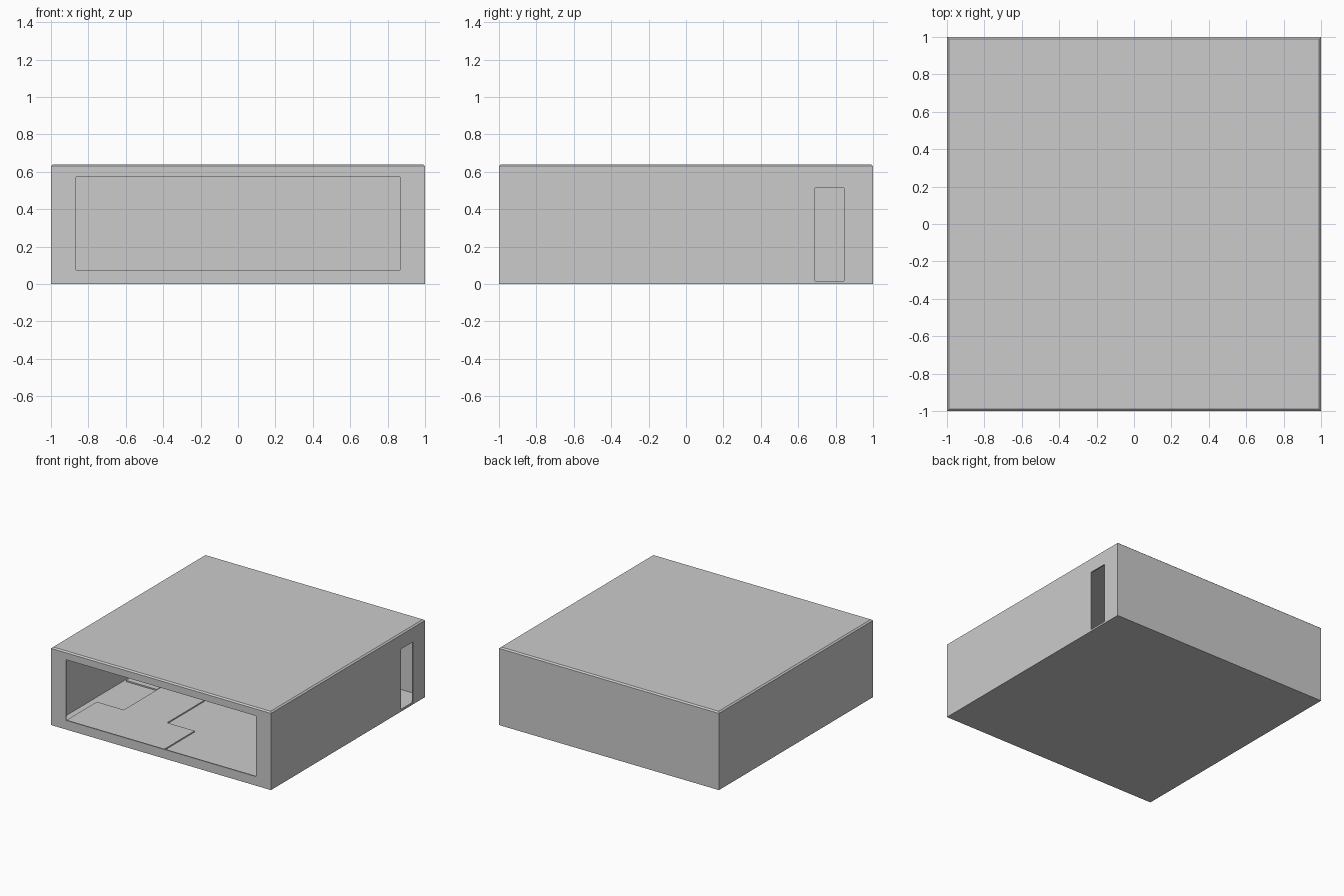
import bpy, bmesh
from mathutils import Vector

if "Cube" in bpy.data.objects:
    bpy.data.objects.remove(bpy.data.objects["Cube"])

T = 0.01            # wall thickness
FLOOR, TOP = 0.01, 0.63


def finish(name, bm):
    bmesh.ops.recalc_face_normals(bm, faces=bm.faces)
    me = bpy.data.meshes.new(name)
    bm.to_mesh(me)
    bm.free()
    ob = bpy.data.objects.new(name, me)
    bpy.context.collection.objects.link(ob)
    return ob


def box(name, x, y, z, top_inset=0.0):
    """Box from min/max pairs; top_inset slopes the sides inwards."""
    bm = bmesh.new()
    bmesh.ops.create_cube(bm, size=1)
    for v in bm.verts:
        k = top_inset if v.co.z > 0 else 0
        v.co = Vector(((x[0] + k) if v.co.x < 0 else (x[1] - k),
                       (y[0] + k) if v.co.y < 0 else (y[1] - k),
                       z[0] if v.co.z < 0 else z[1]))
    return finish(name, bm)


def wall_with_opening(name, axis, depth, outer, hole):
    """Upright wall; outer and hole are (u0, u1, z0, z1), depth is its range along axis."""
    bm = bmesh.new()

    def ring(r, d):
        pts = [(r[0], r[2]), (r[1], r[2]), (r[1], r[3]), (r[0], r[3])]
        return [bm.verts.new((u, d, z) if axis == 'y' else (d, u, z)) for u, z in pts]

    loops = [ring(outer, depth[0]), ring(hole, depth[0]),
             ring(hole, depth[1]), ring(outer, depth[1])]
    for a, b in zip(loops, loops[1:] + loops[:1]):
        for i in range(4):
            j = (i + 1) % 4
            bm.faces.new((a[i], a[j], b[j], b[i]))
    return finish(name, bm)


# Floor plate and chamfered roof
box("floor", (-1, 1), (-1, 1), (0, FLOOR))
box("roof", (-1, 1), (-1, 1), (TOP, 0.64), top_inset=0.012)

# Walls: wide window at the front, doorway on the right
wall_with_opening("front_wall", 'y', (-1, -1 + T), (-1, 1, FLOOR, TOP), (-0.865, 0.865, 0.075, 0.573))
wall_with_opening("right_wall", 'x', (1 - T, 1), (-1 + T, 1 - T, FLOOR, TOP), (0.69, 0.845, 0.015, 0.513))
box("back_wall", (-1, 1), (1 - T, 1), (FLOOR, TOP))
box("left_wall", (-1, -1 + T), (-1 + T, 1 - T), (FLOOR, TOP))

# Thin raised panels on the floor
H = FLOOR + 0.01
box("front_floor_panel", (-0.93, -0.04), (-0.93, -0.505), (FLOOR, H))
box("middle_floor_panel", (-0.685, -0.29), (-0.505, 0.3), (FLOOR, H))
box("back_floor_panel", (-0.97, -0.69), (-0.07, 0.5), (FLOOR, H))
